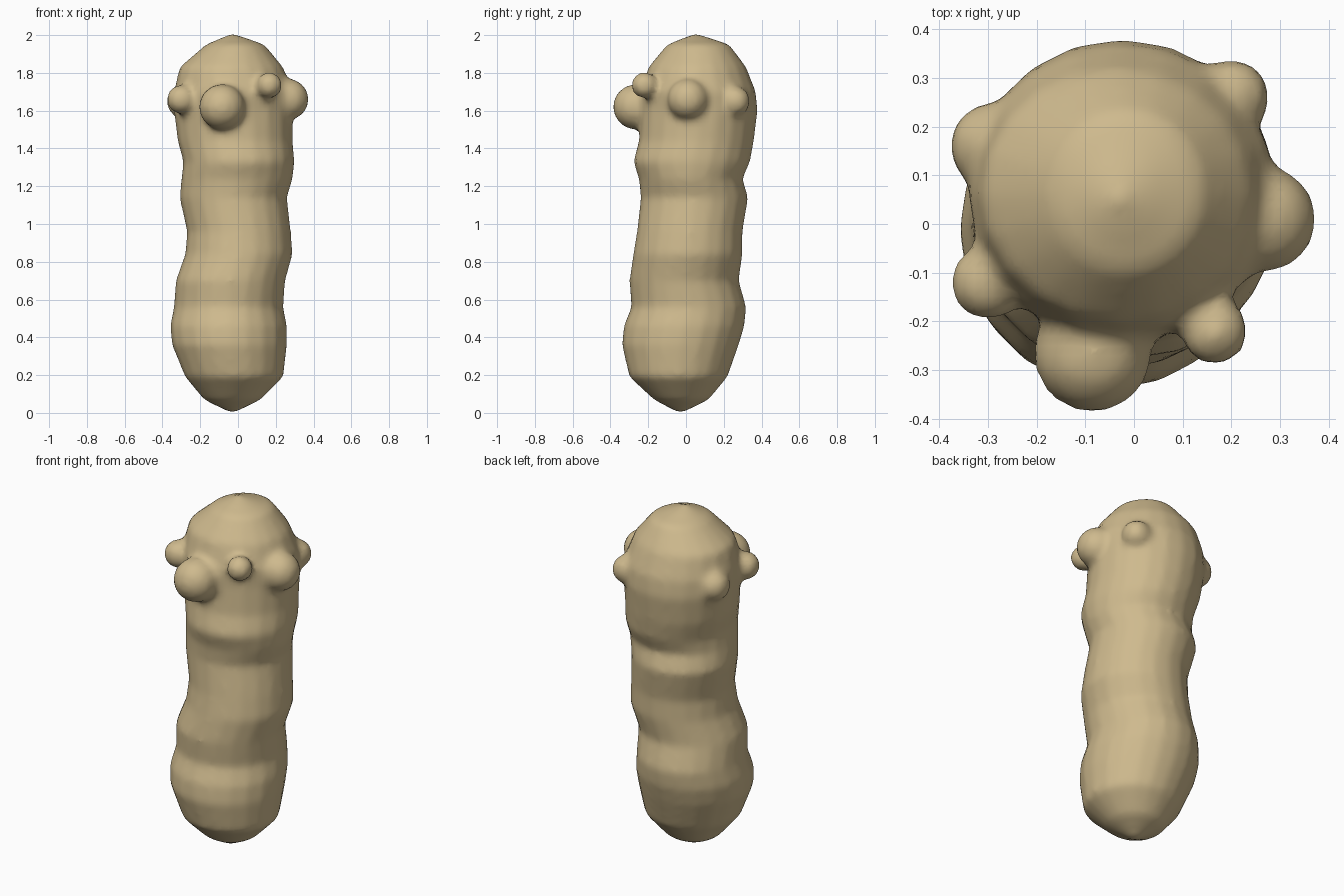
import bpy
import bmesh
from math import cos, sin, pi
from mathutils import Matrix, Vector

default = bpy.data.objects.get("Cube")
if default:
    bpy.data.objects.remove(default, do_unlink=True)

# Single warm sand colour
sand = bpy.data.materials.new("warm_sand")
sand.use_nodes = True
colour = (0.62, 0.49, 0.27, 1)
sand.diffuse_color = colour
sand.node_tree.nodes["Principled BSDF"].inputs["Base Color"].default_value = colour

# Stalk cross-sections in hundredths: height, left, right, front, back
sections = [
    (7, -18, 12, -17, 12), (19, -28, 24, -30, 22), (36, -35, 26, -34, 28),
    (46, -36, 26, -33, 31), (56, -34, 24, -29, 32), (70, -33, 25, -30, 28),
    (84, -28, 29, -28, 30), (96, -27, 28, -26, 30), (114, -31, 26, -24, 33),
    (124, -30, 29, -25, 30), (133, -29, 30, -28, 34), (144, -32, 29, -25, 36),
    (160, -34, 29, -24, 38), (170, -34, 29, -24, 37), (183, -31, 24, -20, 32),
    (195, -17, 14, -10, 23),
]
SIDES = 20


def add_ring(bm, height, left, right, front, back):
    """Add an elliptical loop of vertices spanning the given limits."""
    centre = Vector((left + right, front + back, height * 2)) / 200
    width, depth = (right - left) / 200, (back - front) / 200
    angles = [2 * pi * i / SIDES for i in range(SIDES)]
    return [bm.verts.new(centre + Vector((width * cos(a), depth * sin(a), 0)))
            for a in angles]


def close_end(bm, ring, tip):
    """Join one ring to a tip vertex with a fan of triangles."""
    point = bm.verts.new(tip)
    for i, vert in enumerate(ring):
        bm.faces.new((vert, ring[(i + 1) % SIDES], point))


def add_knob(bm, centre, radius):
    """Add a rounded knob which will blend into the head."""
    bmesh.ops.create_icosphere(bm, subdivisions=3, radius=radius,
                               matrix=Matrix.Translation(centre))


# Lumpy stalk and domed head
bm = bmesh.new()
rings = [add_ring(bm, *section) for section in sections]
for lower, upper in zip(rings, rings[1:]):
    for i in range(SIDES):
        j = (i + 1) % SIDES
        bm.faces.new((lower[i], lower[j], upper[j], upper[i]))
close_end(bm, rings[0], (-0.03, -0.03, -0.005))
close_end(bm, rings[-1], (-0.03, 0.05, 2.01))
bmesh.ops.recalc_face_normals(bm, faces=bm.faces[:])

# Knobs around the head
add_knob(bm, (-0.085, -0.265, 1.62), 0.122)
add_knob(bm, (0.165, -0.22, 1.735), 0.07)
add_knob(bm, (0.265, 0.01, 1.66), 0.11)
add_knob(bm, (-0.30, -0.12, 1.66), 0.078)
add_knob(bm, (-0.29, 0.16, 1.65), 0.09)
add_knob(bm, (0.20, 0.26, 1.65), 0.08)

mesh = bpy.data.meshes.new("lumpy_stalk")
bm.to_mesh(mesh)
bm.free()
mesh.materials.append(sand)
stalk = bpy.data.objects.new("lumpy_stalk", mesh)
bpy.context.collection.objects.link(stalk)

# Fuse stalk and knobs into one soft skin
skin = stalk.modifiers.new("fuse", "REMESH")
skin.mode = "VOXEL"
skin.voxel_size = 0.02
skin.use_smooth_shade = True
soften = stalk.modifiers.new("soften", "SMOOTH")
soften.factor = 0.5
soften.iterations = 5
